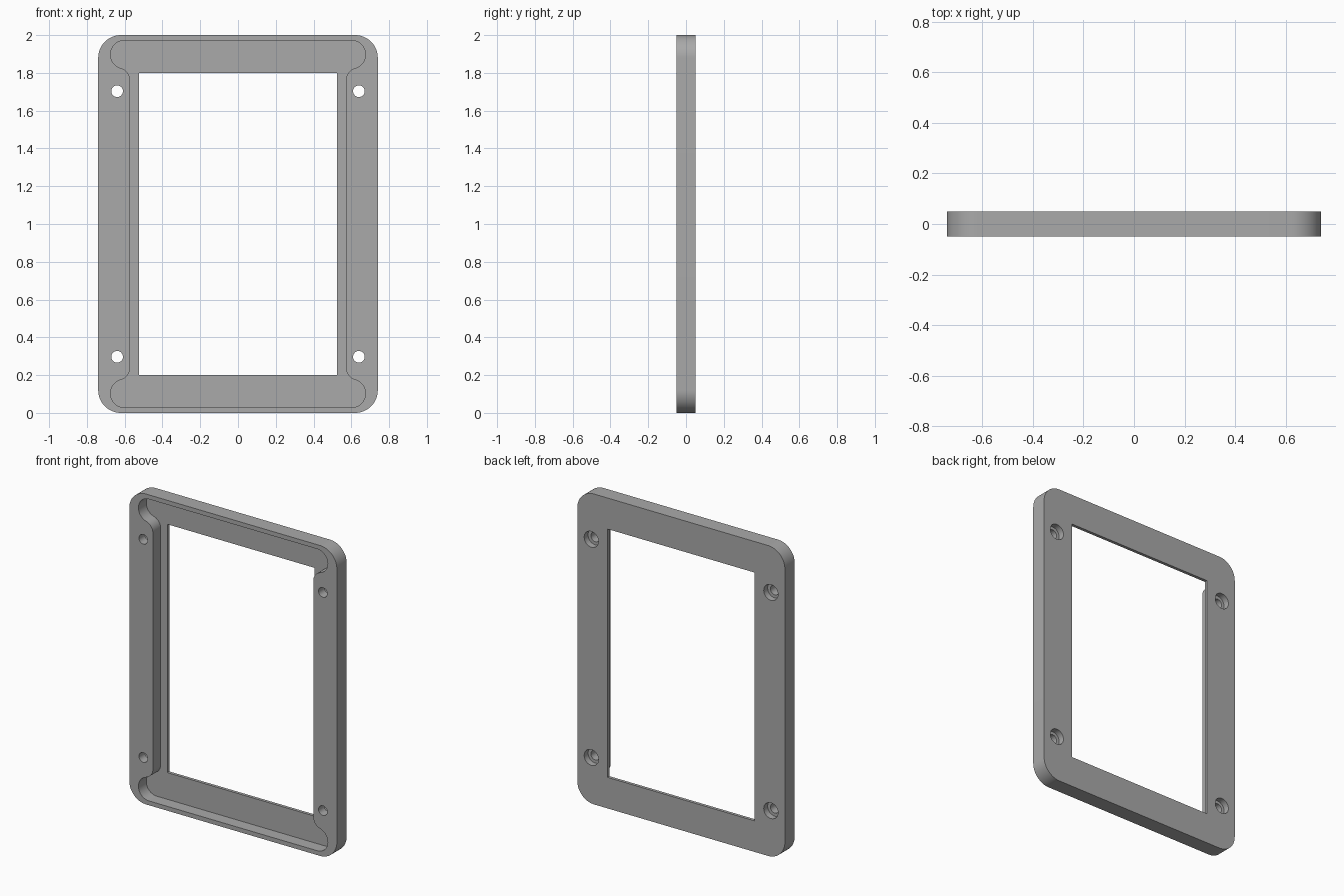
import bpy
import bmesh
from math import cos, sin, pi, radians, atan2, hypot

cube = bpy.data.objects.get("Cube")
if cube:
    bpy.data.objects.remove(cube, do_unlink=True)

FRONT, BACK = -0.05, 0.05
MID = 1.0  # height of the frame's centre

grey = bpy.data.materials.new("grey_plastic")
grey.use_nodes = True
COLOUR = (0.4, 0.4, 0.4, 1)
grey.diffuse_color = COLOUR
grey.node_tree.nodes["Principled BSDF"].inputs["Base Color"].default_value = COLOUR


def arc(cx, cz, r, start, end, steps):
    """Points along an arc, angles in radians."""
    angles = [start + (end - start) * i / steps for i in range(steps + 1)]
    return [(cx + r * cos(a), cz + r * sin(a)) for a in angles]


def four_fold(quarter):
    """Mirror a top-right run of (x, z) points into a closed outline."""
    left = [(-x, z) for x, z in reversed(quarter)]
    upper = quarter + left
    return upper + [(-x, -z) for x, z in upper]


def prism(name, outline, y0, y1):
    """Extrude an (x, z) outline, centred on the frame, from y0 to y1."""
    bm = bmesh.new()
    face = bm.faces.new([bm.verts.new((x, y0, z + MID)) for x, z in outline])
    grown = bmesh.ops.extrude_face_region(bm, geom=[face])["geom"]
    verts = [v for v in grown if isinstance(v, bmesh.types.BMVert)]
    bmesh.ops.translate(bm, verts=verts, vec=(0, y1 - y0, 0))
    bmesh.ops.recalc_face_normals(bm, faces=bm.faces)
    mesh = bpy.data.meshes.new(name)
    bm.to_mesh(mesh)
    bm.free()
    mesh.materials.append(grey)
    obj = bpy.data.objects.new(name, mesh)
    bpy.context.collection.objects.link(obj)
    return obj


def cut(target, cutter):
    """Subtract the cutter and remove it."""
    cutter.hide_render = True
    mod = target.modifiers.new("cut", 'BOOLEAN')
    mod.operation = 'DIFFERENCE'
    mod.solver = 'EXACT'
    mod.object = cutter
    bpy.context.view_layer.objects.active = target
    bpy.ops.object.modifier_apply(modifier=mod.name)
    bpy.data.objects.remove(cutter, do_unlink=True)


# Rounded outer slab
HALF_W, CORNER = 0.74, 0.12
frame = prism("bezel_frame", four_fold(
    arc(HALF_W - CORNER, 1 - CORNER, CORNER, 0, pi / 2, 16)), FRONT, BACK)

# Front recess: rounded ears at the corners blending into the straight sides
ear_x, ear_z, ear_r = 0.60, 0.897, 0.075
blend_x, blend_z, blend_r = 0.637, 0.762, 0.065
lean = atan2(blend_z - ear_z, blend_x - ear_x)
recess = (arc(blend_x, blend_z, blend_r, pi, lean + pi, 10)
          + arc(ear_x, ear_z, ear_r, lean, pi / 2, 20)[1:])
cut(frame, prism("recess_cutter", four_fold(recess), FRONT - 0.05, 0.03))

# Window opening through the thin back lip
cut(frame, prism("window_cutter", four_fold([(0.525, 0.8)]), -0.2, 0.2))

# Screw holes, counterbored from the back
for sx in (-1, 1):
    for sz in (-1, 1):
        for radius, start in ((0.031, -0.2), (0.051, 0.01)):
            ring = arc(sx * 0.64, sz * 0.703, radius, 0, 2 * pi, 32)[:-1]
            cut(frame, prism("hole_cutter", ring, start, 0.2))

# Smooth curved walls, sharp edges
bpy.ops.object.select_all(action='DESELECT')
frame.select_set(True)
bpy.context.view_layer.objects.active = frame
bpy.ops.object.shade_smooth_by_angle(angle=radians(30))
